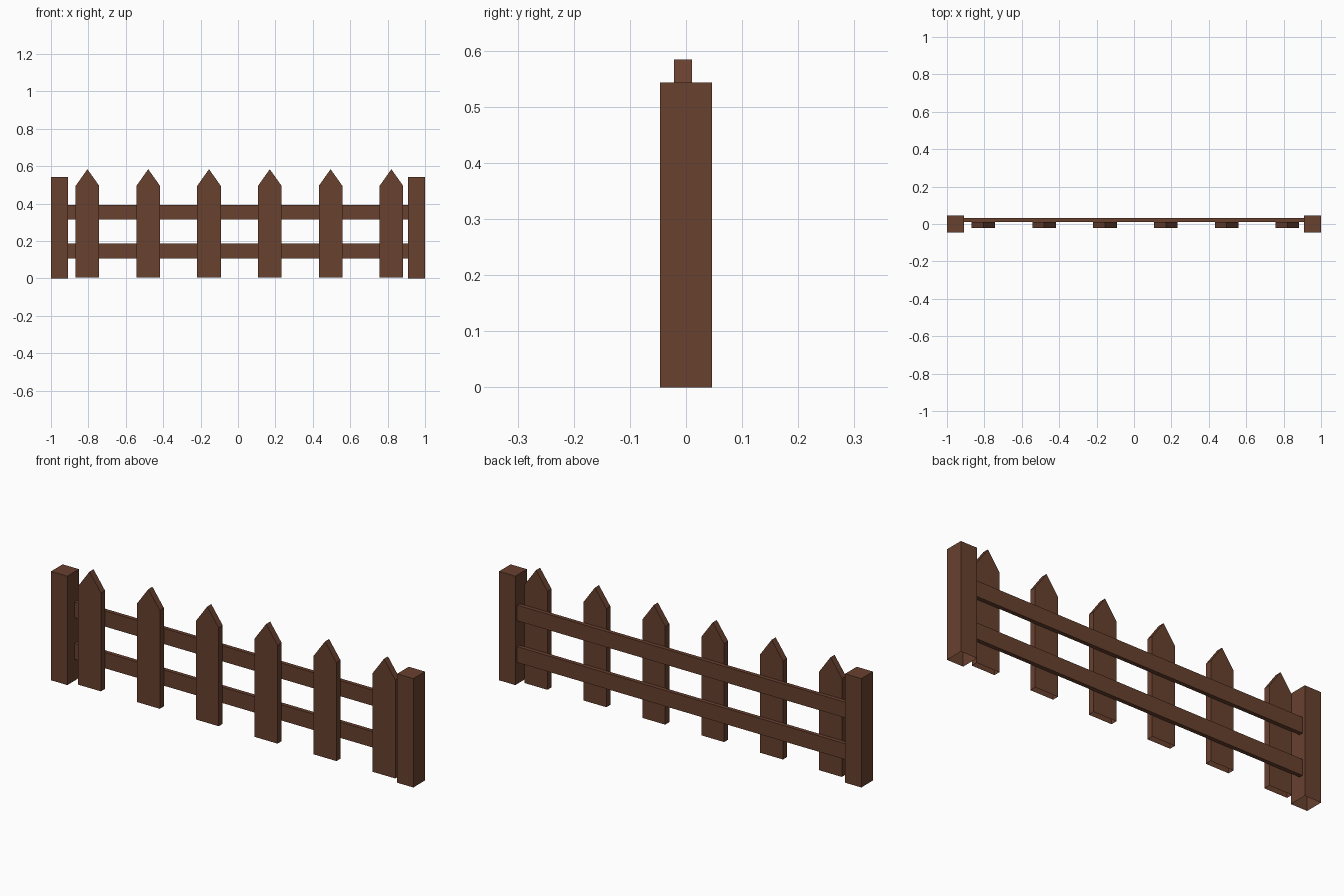
import bpy

if "Cube" in bpy.data.objects:
    bpy.data.objects.remove(bpy.data.objects["Cube"])

wood = bpy.data.materials.new("brown_wood")
wood.diffuse_color = (0.14, 0.052, 0.028, 1)
wood.use_nodes = True
wood.node_tree.nodes["Principled BSDF"].inputs["Base Color"].default_value = wood.diffuse_color


def board(name, outline, y0, y1, open_bottom=True, open_ends=False):
    """Extrude an x-z outline (starting bottom left, anticlockwise) along y."""
    n = len(outline)
    verts = [(x, y, z) for y in (y0, y1) for x, z in outline]
    faces = [tuple(range(n)), tuple(reversed(range(n, 2 * n)))]
    for i in range(n):
        if open_bottom and i == 0:
            continue                      # ground side is left open
        if open_ends and i in (1, 3):
            continue                      # ends butt against the posts
        j = (i + 1) % n
        faces.append((j, i, i + n, j + n))
    mesh = bpy.data.meshes.new(name)
    mesh.from_pydata(verts, [], faces)
    mesh.materials.append(wood)
    obj = bpy.data.objects.new(name, mesh)
    bpy.context.collection.objects.link(obj)
    return obj


def rect(x0, x1, z0, z1):
    return [(x0, z0), (x1, z0), (x1, z1), (x0, z1)]


# End posts
board("left_post", rect(-1.0, -0.91, 0, 0.543), -0.046, 0.046)
board("right_post", rect(0.91, 1.0, 0, 0.543), -0.046, 0.046)

# Horizontal rails behind the pickets
for name, z0, z1 in (("lower_rail", 0.107, 0.186), ("upper_rail", 0.315, 0.393)):
    board(name, rect(-0.91, 0.91, z0, z1), 0.011, 0.031,
          open_bottom=False, open_ends=True)

# Pointed pickets
half = 0.063
for i in range(6):
    c = -0.805 + 0.325 * i
    board(f"picket_{i + 1}",
          [(c - half, 0.004), (c + half, 0.004), (c + half, 0.495),
           (c, 0.584), (c - half, 0.495)], -0.021, 0.011)
